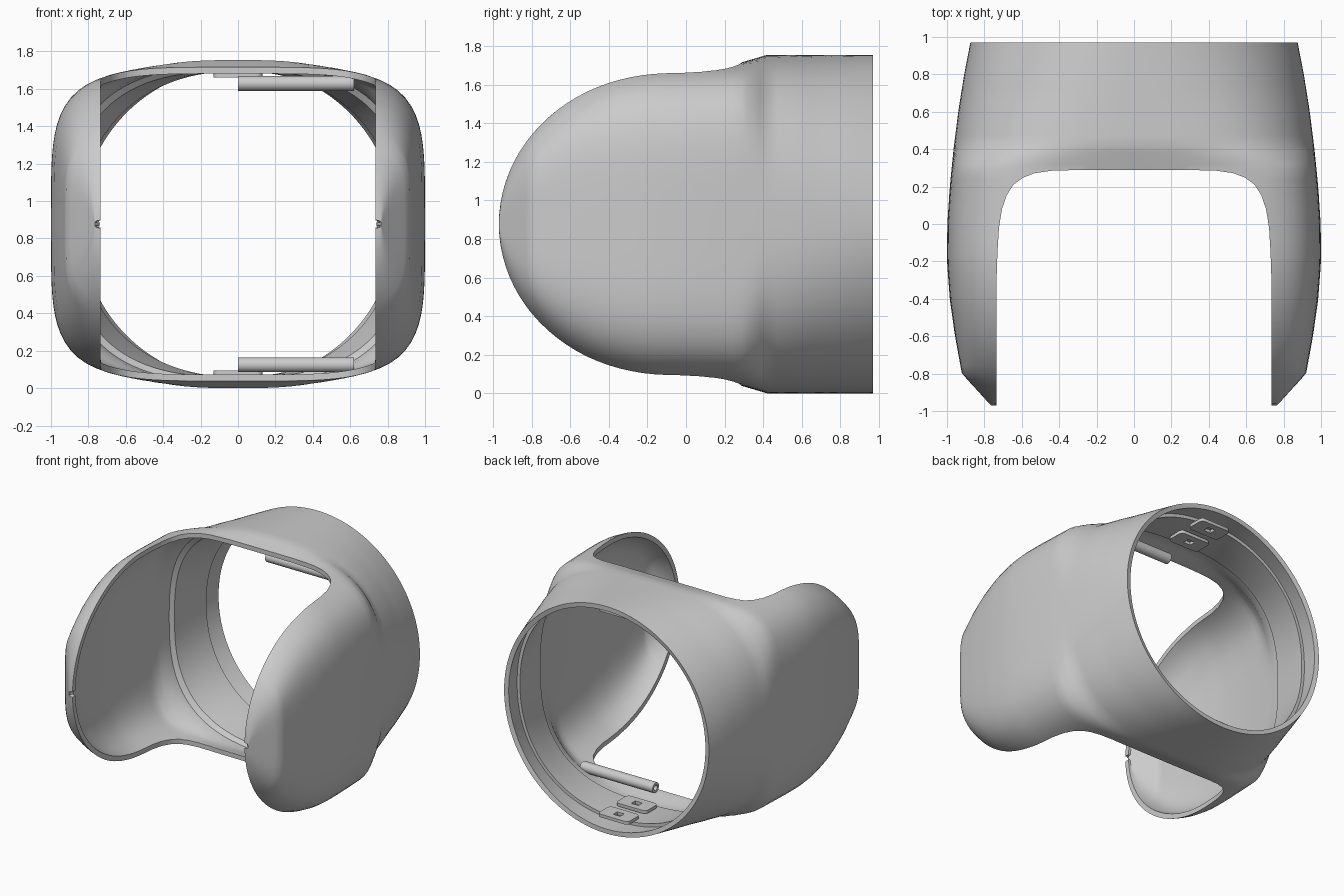
import bpy, bmesh, math

if "Cube" in bpy.data.objects:
    bpy.data.objects.remove(bpy.data.objects["Cube"])

ZC = 0.877          # height of the shell axis
RIM_X = 0.735       # inner plane of the side cups


def lerp_table(table, y):
    # smooth-enough interpolation through (y, value) pairs, descending y
    for (y0, v0), (y1, v1) in zip(table, table[1:]):
        if y >= y1:
            t = min(1, max(0, (y0 - y) / (y0 - y1)))
            return v0 + (v1 - v0) * t
    return table[-1][1]


WIDTH = [(.97, .875), (.8, .908), (.6, .94), (.4, .965), (.2, .985), (0, .998),
         (-.2, 1.0), (-.4, .985), (-.6, .957), (-.8, .92), (-.97, .765)]
POWER = [(.97, 2.0), (.7, 2.35), (.42, 2.85), (.29, 4.5), (-.97, 4.5)]


def section(y):
    # half width, half height and superellipse power of the shell at y
    a, n = lerp_table(WIDTH, y), lerp_table(POWER, y)

    def height(yy, aa):
        t = max(0.0, -(yy + .1) / .87)
        zr = .78 * math.sqrt(max(.0008, 1 - t * t))
        return zr / (1 - (RIM_X / aa) ** 4.5) ** (1 / 4.5)
    if y >= .42:
        b = ZC
    elif y > .29:
        low = height(.29, lerp_table(WIDTH, .29))
        b = low + (ZC - low) * (y - .29) / .13
    else:
        b = height(y, a)
    return a, b, n


def ring(y, inset=0.0, count=128):
    a, b, n = section(y)
    pts = []
    for i in range(count):
        f = 2 * math.pi * i / count
        c, s = math.cos(f), math.sin(f)
        r = (abs(c) ** n + abs(s) ** n) ** (-1 / n)
        pts.append(((a - inset) * r * c, y, ZC + (b - inset) * r * s))
    return pts


def make(name, bm):
    bmesh.ops.recalc_face_normals(bm, faces=bm.faces)
    me = bpy.data.meshes.new(name)
    bm.to_mesh(me)
    bm.free()
    ob = bpy.data.objects.new(name, me)
    bpy.context.collection.objects.link(ob)
    return ob


def loft(name, rings, closed=False):
    bm = bmesh.new()
    rows = [[bm.verts.new(p) for p in r] for r in rings]
    if closed:
        rows.append(rows[0])
    for r0, r1 in zip(rows, rows[1:]):
        for i in range(len(r0)):
            j = (i + 1) % len(r0)
            bm.faces.new((r0[i], r0[j], r1[j], r1[i]))
    return make(name, bm)


def activate(ob):
    bpy.ops.object.select_all(action='DESELECT')
    ob.select_set(True)
    bpy.context.view_layer.objects.active = ob


def finish(ob, angle=35):
    activate(ob)
    for m in list(ob.modifiers):
        bpy.ops.object.modifier_apply(modifier=m.name)
    bpy.ops.object.shade_smooth_by_angle(angle=math.radians(angle))


# main shell: lofted rings, tighter towards the rounded front
ys = [.97 - .055 * i for i in range(10)] + [.42, .385, .35, .32, .29, .24, .16, .08, 0, -.1]
ys += [-.1 - .87 * math.sin(math.pi / 2 * i / 22) for i in range(1, 23)]
shell = loft("outer_shell", [ring(y) for y in ys])
sol = shell.modifiers.new("wall", 'SOLIDIFY')
sol.thickness = .035
sol.offset = -1

# front cutter: U-shaped opening between the two side cups
half = [(.735, -1.3), (.735, -.3), (.73, -.15), (.722, -.02), (.706, .08), (.68, .155),
        (.645, .21), (.595, .247), (.53, .272), (.44, .285), (.25, .29)]
outline = half + [(-x, y) for x, y in reversed(half)]
bm = bmesh.new()
face = bm.faces.new([bm.verts.new((x, y, -.5)) for x, y in outline])
ext = bmesh.ops.extrude_face_region(bm, geom=[face])
bmesh.ops.translate(bm, vec=(0, 0, 3),
                    verts=[v for v in ext['geom'] if isinstance(v, bmesh.types.BMVert)])
cutter = make("front_opening_cutter", bm)
cutter.hide_render = True
cut = shell.modifiers.new("opening", 'BOOLEAN')
cut.operation = 'DIFFERENCE'
cut.solver = 'EXACT'
cut.object = cutter
finish(shell)
bpy.data.objects.remove(cutter)

# stepped inner band behind the rear opening
band = [(.82, .03), (.82, .06), (.72, .062), (.6, .062), (.5, .06), (.47, .03), (.6, .03), (.72, .03)]
finish(loft("inner_band", [ring(y, d) for y, d in band], closed=True))


def hinge_tube(name, z):
    # hollow tube running from the middle to the right side
    rings = []
    for x, r in [(0, .04), (.62, .04), (.62, .02), (0, .02)]:
        rings.append([(x, .37 + r * math.cos(f), z + r * math.sin(f))
                      for f in (2 * math.pi * i / 24 for i in range(24))])
    finish(loft(name, rings, closed=True))


def clip_tab(name, y, z):
    # thin rounded plate with a square slot
    def outline_pts(w, d, corner, zz):
        pts = []
        for k in range(4):
            cx = (w - corner) * (1 if k in (0, 3) else -1)
            cy = (d - corner) * (1 if k < 2 else -1)
            for i in range(5):
                f = math.pi / 2 * (k + i / 4)
                pts.append((cx + corner * math.cos(f), y + cy + corner * math.sin(f), zz))
        return pts
    o, i = (.13, .075, .03), (.03, .025, .003)
    rings = [outline_pts(*o, z - .012), outline_pts(*o, z + .012),
             outline_pts(*i, z + .012), outline_pts(*i, z - .012)]
    finish(loft(name, rings, closed=True))


# tubes and clips repeat at the top and the bottom
for label, s in (("top", 1), ("bottom", -1)):
    hinge_tube(f"{label}_hinge_tube", ZC + s * .752)
    for k, y in enumerate((.6, .82)):
        clip_tab(f"{label}_clip_tab_{k + 1}", y, ZC + s * .795)
